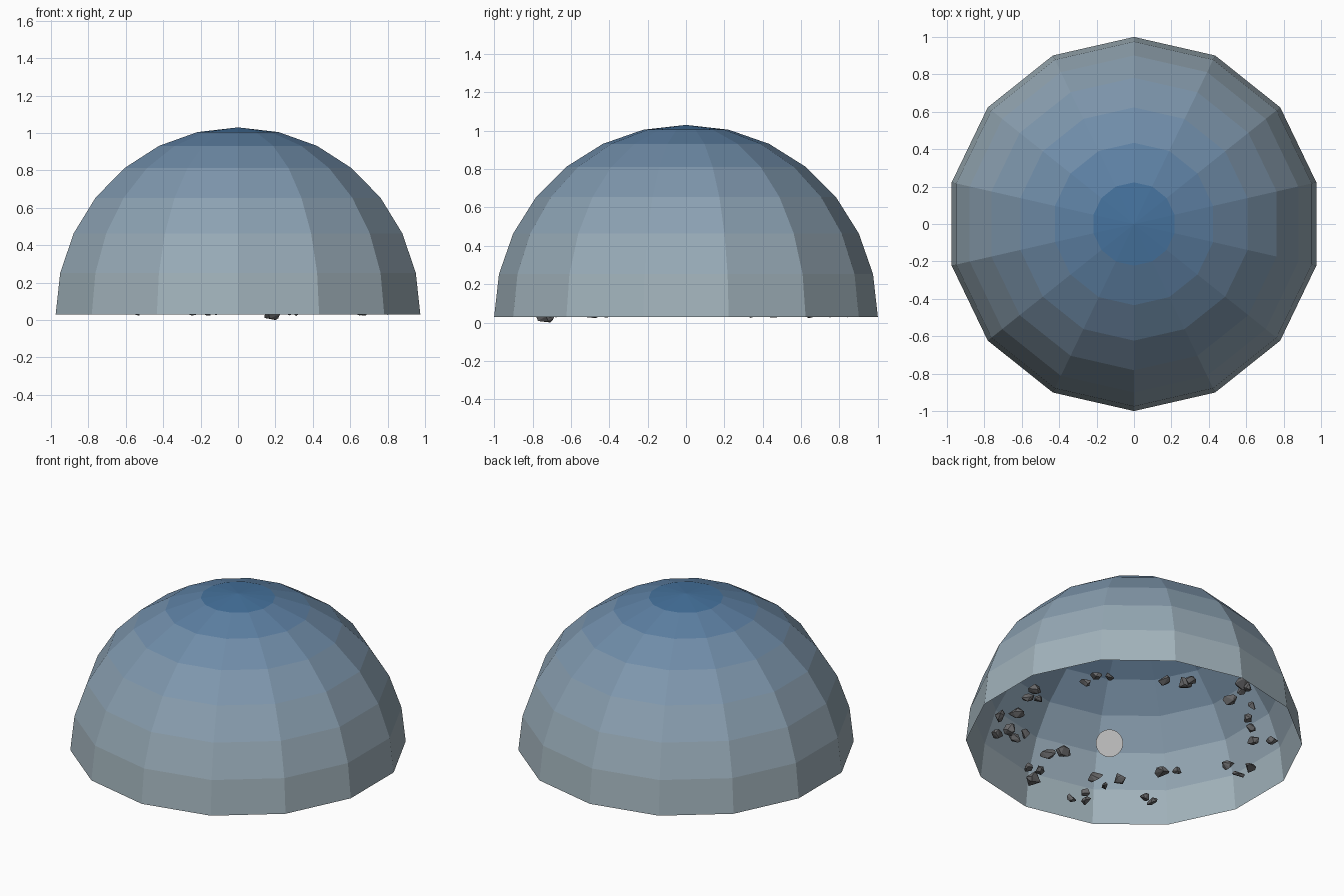
import bpy, bmesh, math, random
from mathutils import Vector, Matrix

if "Cube" in bpy.data.objects:
    bpy.data.objects.remove(bpy.data.objects["Cube"])

random.seed(4)
BASE = 0.03
SIDES, BANDS = 14, 7


def material(name, rgb):
    m = bpy.data.materials.new(name)
    m.diffuse_color = (*rgb, 1)
    m.use_nodes = True
    m.node_tree.nodes["Principled BSDF"].inputs["Base Color"].default_value = m.diffuse_color
    return m


def finish(name, bm, mats=()):
    me = bpy.data.meshes.new(name)
    bm.to_mesh(me)
    bm.free()
    for m in mats:
        me.materials.append(m)
    ob = bpy.data.objects.new(name, me)
    bpy.context.collection.objects.link(ob)
    return ob


# Sky dome: open faceted hemisphere, one colour per band from pale rim to blue top
bm = bmesh.new()
bmesh.ops.create_uvsphere(bm, u_segments=SIDES, v_segments=2 * BANDS, radius=1)
bmesh.ops.delete(bm, geom=[v for v in bm.verts if v.co.z < -0.01], context='VERTS')
low, high = Vector((0.36, 0.45, 0.50)), Vector((0.06, 0.17, 0.34))
mats = [material(f"sky_band_{i}", low.lerp(high, i / (BANDS - 1))) for i in range(BANDS)]
for f in bm.faces:
    height = math.asin(min(1, f.calc_center_median().normalized().z))
    f.material_index = min(BANDS - 1, int(height / (math.pi / 2) * BANDS))
bmesh.ops.translate(bm, verts=bm.verts, vec=(0, 0, BASE))
finish("sky_dome", bm, mats)

# Scatter layout is measured in a frame turned 50 degrees about z
turn = Matrix.Rotation(math.radians(50), 4, 'Z')

# Moon disc: flat circle on the inside of the dome, facing the centre
centre = turn @ Vector((-0.79, -0.146, 0.45))
bm = bmesh.new()
bmesh.ops.create_circle(bm, cap_ends=True, segments=32, radius=0.082)
rot = (-centre).to_track_quat('Z', 'Y').to_matrix().to_4x4()
bmesh.ops.transform(bm, verts=bm.verts,
                    matrix=Matrix.Translation(centre + Vector((0, 0, BASE))) @ rot)
finish("moon_disc", bm)

# Rocks: small angular hulls clustered in a ring near the rim
stone = material("stone", (0.14, 0.14, 0.145))
clusters = [
    [(-.29, .68), (-.23, .77), (-.15, .74)],
    [(.18, .71), (.30, .64), (.34, .70)],
    [(.57, .46), (.65, .64), (.64, .58), (.68, .62)],
    [(.70, .37), (.68, .24), (.69, .13), (.71, -.02), (.82, -.02)],
    [(-.59, .56), (-.57, .47), (-.63, .49)],
    [(-.70, .29), (-.80, .25)],
    [(-.81, .05), (-.74, .10), (-.65, .05), (-.71, -.01)],
    [(-.51, -.18), (-.42, -.18)],
    [(-.63, -.34), (-.60, -.44), (-.56, -.38)],
    [(-.23, -.48), (-.18, -.54), (-.09, -.48)],
    [(-.29, -.64), (-.29, -.72), (-.37, -.69)],
    [(.16, -.39), (.26, -.38)],
    [(.10, -.72), (.07, -.69)],
    [(.56, -.33), (.62, -.42), (.69, -.34)],
]


def add_rock(bm, at, size, bottom):
    spin = Matrix.Rotation(random.uniform(0, math.tau), 3, 'Z')
    pts = []
    for _ in range(13):
        p = Vector([random.gauss(0, 1) for _ in range(3)]).normalized()
        pts.append(spin @ Vector((p.x * size, p.y * size * 0.75, p.z * size * 0.65)))
    lift = bottom - min(p.z for p in pts)
    verts = [bm.verts.new((p.x + at.x, p.y + at.y, p.z + lift)) for p in pts]
    hull = bmesh.ops.convex_hull(bm, input=verts)
    loose = {v for v in hull["geom_interior"] if isinstance(v, bmesh.types.BMVert)}
    bmesh.ops.delete(bm, geom=list(loose), context='VERTS')


for n, group in enumerate(clusters):
    bm = bmesh.new()
    for s, d in group:
        lowest = (s, d) == (-.60, -.44)
        size = 0.065 if lowest else random.uniform(0.034, 0.056)
        bottom = 0 if lowest else random.uniform(0.022, 0.04)
        add_rock(bm, turn @ Vector((d, s, 0)), size, bottom)
    finish(f"rock_cluster_{n + 1}", bm, [stone])
